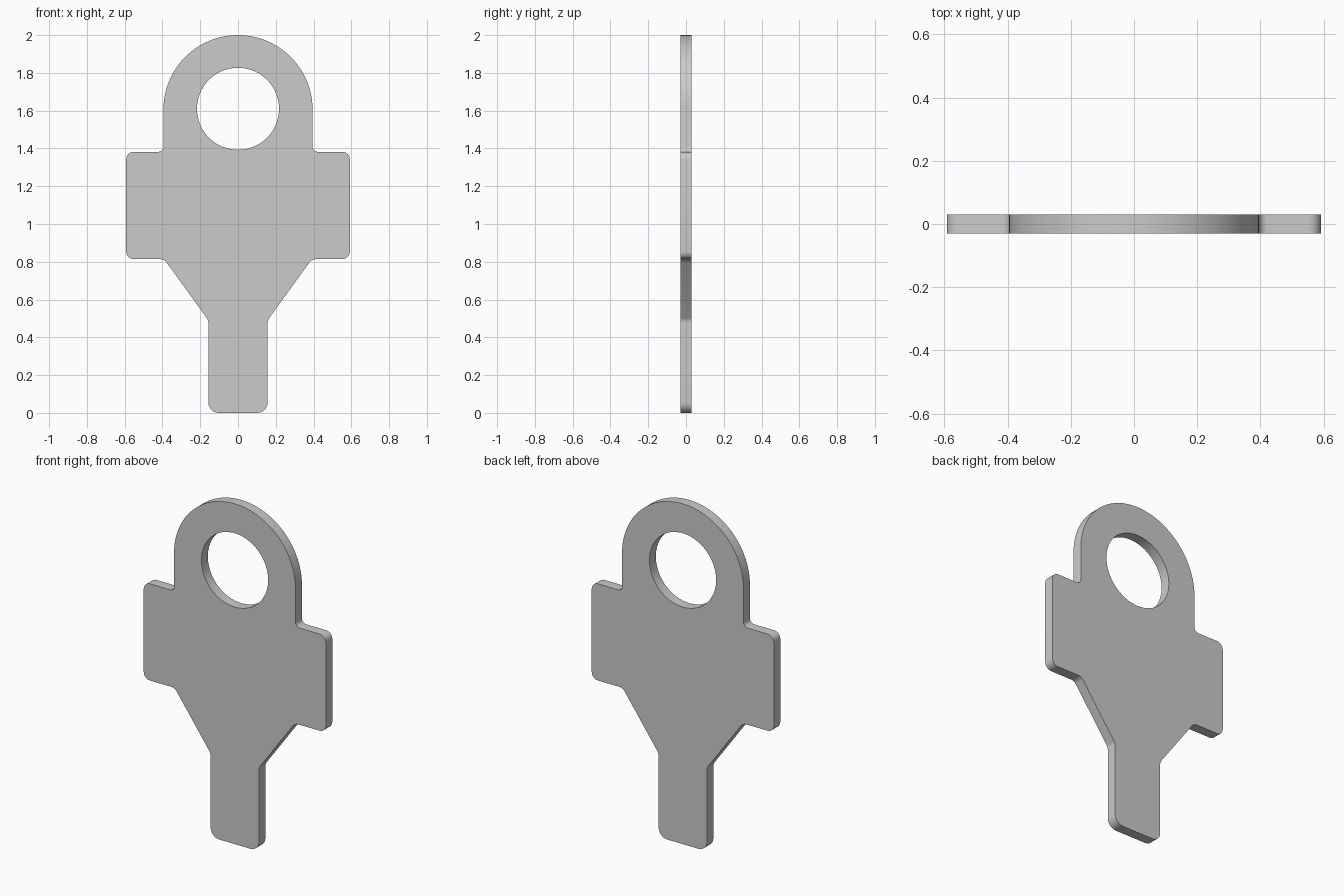
import bpy, bmesh
from math import pi, sin, cos, tan, radians
from mathutils import Vector

if "Cube" in bpy.data.objects:
    bpy.data.objects.remove(bpy.data.objects["Cube"])

HALF_THICK = 0.03
RING_Z, RING_R, HOLE_Z, HOLE_R = 1.605, 0.395, 1.61, 0.217


def fillet(prev, corner, nxt, r, steps=6):
    """Round one corner of a polyline with a circular arc."""
    p, c, n = Vector(prev), Vector(corner), Vector(nxt)
    u, v = (p - c).normalized(), (n - c).normalized()
    half = u.angle(v) / 2
    centre = c + (u + v).normalized() * (r / sin(half))
    a = c + u * (r / tan(half)) - centre
    b = c + v * (r / tan(half)) - centre
    sweep = pi - 2 * half
    return [centre + (a * sin((1 - t) * sweep) + b * sin(t * sweep)) / sin(sweep)
            for t in (i / steps for i in range(steps + 1))]


def add_loop(curve, pts):
    spline = curve.splines.new('POLY')
    spline.points.add(len(pts) - 1)
    for sp, p in zip(spline.points, pts):
        sp.co = (p[0], p[1], 0, 1)
    spline.use_cyclic_u = True


# Right half of the outline, bottom to top: corner x, z, fillet radius
corners = [(0.157, 0.0, 0.055), (0.157, 0.491, 0.045), (0.391, 0.814, 0.045),
           (0.592, 0.814, 0.04), (0.592, 1.382, 0.04), (RING_R, 1.382, 0.027)]
path = [(0, 0)] + [c[:2] for c in corners] + [(RING_R, RING_Z)]
right = []
for i, c in enumerate(corners):
    right += fillet(path[i], path[i + 1], path[i + 2], c[2])

# Rounded head joins both mirrored halves
head = [(RING_R * cos(pi * i / 48), RING_Z + RING_R * sin(pi * i / 48)) for i in range(49)]
left = [(-p[0], p[1]) for p in reversed(right)]
hole = [(HOLE_R * cos(2 * pi * i / 64), HOLE_Z + HOLE_R * sin(2 * pi * i / 64)) for i in range(64)]

# Flat plate with through hole
curve = bpy.data.curves.new("key_plate", 'CURVE')
curve.dimensions = '2D'
curve.fill_mode = 'BOTH'
curve.extrude = HALF_THICK
add_loop(curve, right + head + left)
add_loop(curve, hole)
plate = bpy.data.objects.new("key_plate", curve)
bpy.context.collection.objects.link(plate)
plate.rotation_euler = (pi / 2, 0, 0)
bpy.context.view_layer.objects.active = plate
plate.select_set(True)
bpy.ops.object.convert(target='MESH')
plate = bpy.context.object
bpy.ops.object.transform_apply(rotation=True)

# Weld caps to the rim and merge flat cap triangles
bm = bmesh.new()
bm.from_mesh(plate.data)
bmesh.ops.remove_doubles(bm, verts=bm.verts, dist=1e-4)
bmesh.ops.recalc_face_normals(bm, faces=bm.faces)
bm.to_mesh(plate.data)
bm.free()
bpy.ops.object.shade_smooth_by_angle(angle=radians(30))
